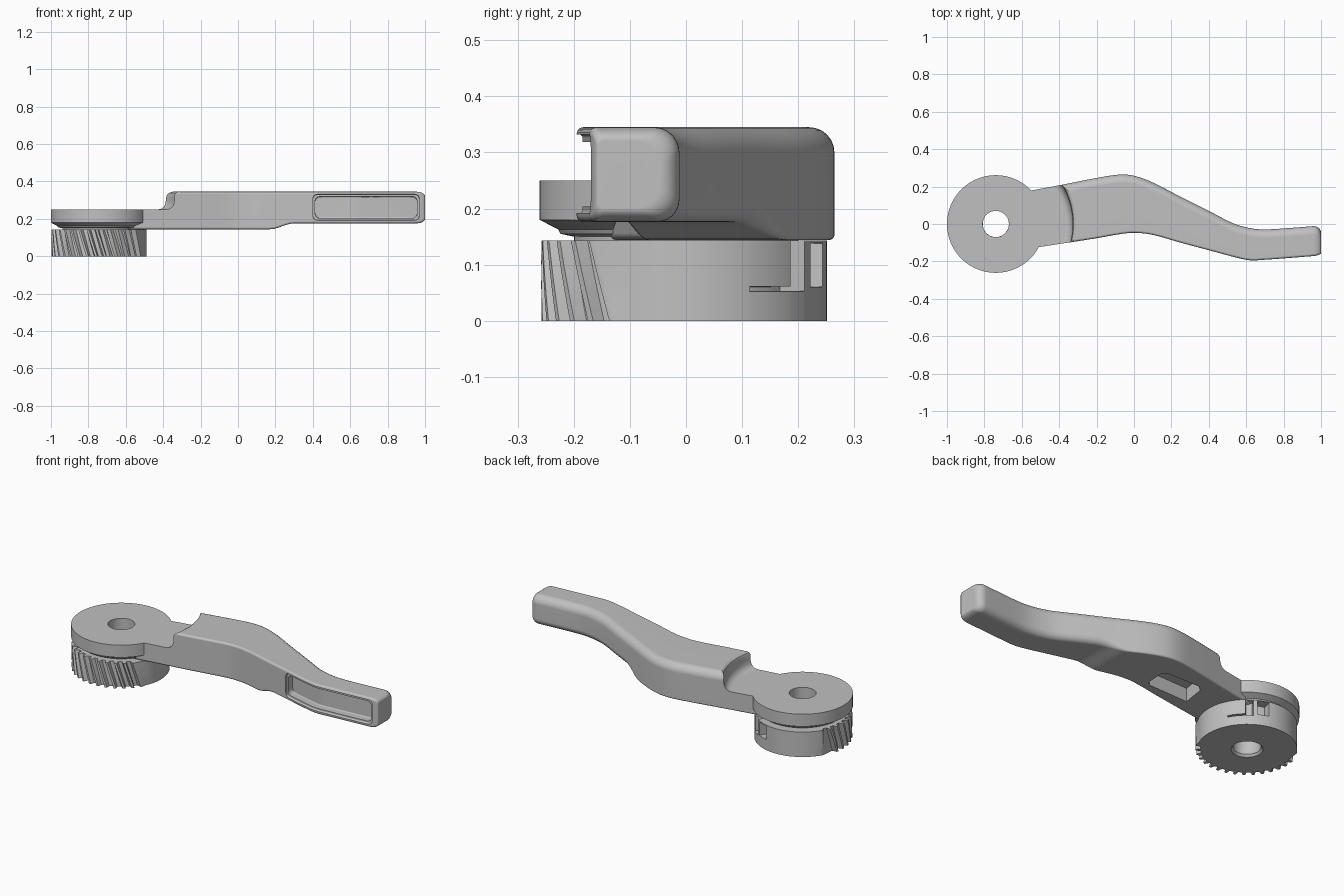
import bpy, bmesh
from math import sin, cos, radians, pi

HUB_X = -0.739

if "Cube" in bpy.data.objects:
    bpy.data.objects.remove(bpy.data.objects["Cube"], do_unlink=True)

grey = bpy.data.materials.new("plain grey")
grey.use_nodes = True
grey.diffuse_color = (0.53, 0.53, 0.53, 1)
grey.node_tree.nodes["Principled BSDF"].inputs["Base Color"].default_value = (0.53, 0.53, 0.53, 1)


def loft(name, rings, tube=False):
    """Skin a stack of equal closed rings; cap the ends, or join them into a tube."""
    bm = bmesh.new()
    loops = [[bm.verts.new(p) for p in ring] for ring in rings]
    if tube:
        pairs = zip(loops, loops[1:] + loops[:1])
    else:
        pairs = zip(loops, loops[1:])
        bm.faces.new(loops[0][::-1])
        bm.faces.new(loops[-1])
    for low, high in pairs:
        for i in range(len(low)):
            bm.faces.new((low[i - 1], low[i], high[i], high[i - 1]))
    bm.normal_update()
    if bm.calc_volume(signed=True) < 0:
        bmesh.ops.reverse_faces(bm, faces=bm.faces)
    mesh = bpy.data.meshes.new(name)
    bm.to_mesh(mesh)
    bm.free()
    mesh.materials.append(grey)
    obj = bpy.data.objects.new(name, mesh)
    bpy.context.collection.objects.link(obj)
    return obj


def polar(r, degrees, z):
    a = radians(degrees)
    return (HUB_X + r * cos(a), r * sin(a), z)


def lathe(name, profile, sides=96, tube=False):
    return loft(name, [[polar(r, 360 * i / sides, z) for i in range(sides)] for r, z in profile], tube)


def finish(obj, cutters=()):
    """Subtract the cutters, then shade."""
    bpy.context.view_layer.objects.active = obj
    for cutter in cutters:
        mod = obj.modifiers.new("cut", "BOOLEAN")
        mod.operation, mod.solver, mod.object = "DIFFERENCE", "EXACT", cutter
        bpy.ops.object.modifier_apply(modifier=mod.name)
    for other in bpy.context.selected_objects:
        other.select_set(False)
    obj.select_set(True)
    bpy.ops.object.shade_smooth_by_angle(angle=radians(32))
    mod = obj.modifiers.new("even shading", "WEIGHTED_NORMAL")
    mod.keep_sharp = True


# Plan outline of the lever: x, front edge, back edge
OUTLINE = [(-0.62, -0.14, 0.166), (-0.4, -0.107, 0.207), (-0.2, -0.076, 0.246), (-0.08, -0.055, 0.264),
           (0, -0.047, 0.258), (0.1, -0.058, 0.222), (0.25, -0.1, 0.145), (0.4, -0.14, 0.07),
           (0.53, -0.175, 0.004), (0.62, -0.194, -0.022), (0.7, -0.191, -0.029),
           (0.85, -0.18, -0.02), (1, -0.168, -0.008)]


def edge(x, side):
    """Smooth interpolation of the outline; side 1 is front, 2 is back."""
    def slope(i):
        a, b = OUTLINE[max(i - 1, 0)], OUTLINE[min(i + 1, len(OUTLINE) - 1)]
        return (b[side] - a[side]) / (b[0] - a[0])
    i = max(k for k in range(len(OUTLINE) - 1) if OUTLINE[k][0] <= x)
    p, q = OUTLINE[i], OUTLINE[i + 1]
    w = q[0] - p[0]
    t = (x - p[0]) / w
    blend = t * t * (3 - 2 * t)
    return (p[side] + (q[side] - p[side]) * blend
            + w * t * (1 - t) * ((1 - t) * slope(i) - t * slope(i + 1)))


def rounded_section(x, y0, y1, z0, z1, radii):
    """Rounded rectangle across the lever; radii run from back top round to back bottom."""
    corners = ((y1, z1, -1, -1), (y0, z1, 1, -1), (y0, z0, 1, 1), (y1, z0, -1, 1))
    ring = []
    for k, ((y, z, sy, sz), r) in enumerate(zip(corners, radii)):
        for j in range(7):
            a = pi / 2 * (k + j / 6)
            ring.append((x, y + sy * r + r * cos(a), z + sz * r + r * sin(a)))
    return ring


def lever_ring(x, inset=0):
    t = min(max((x - 0.17) / 0.13, 0), 1)
    t = t * t * (3 - 2 * t)
    bottom = 0.144 + 0.032 * t
    return rounded_section(x, edge(x, 1) + inset * 0.3, edge(x, 2) - inset, bottom + inset * 0.6,
                           0.345 - inset * 0.6, (0.045, 0.012, 0.012, 0.01 + 0.03 * t))


# Lever with rounded tip
rings = [lever_ring(-0.62 + 1.575 * i / 70) for i in range(71)]
for k in range(1, 7):
    a = pi / 2 * k / 6
    rings.append(lever_ring(0.955 + 0.045 * sin(a), 0.04 * (1 - cos(a))))
lever = loft("lever_handle", rings)

# Curved step down to the hub
step_cut = lathe("step_cutter", [(0.37, 0.25), (0.387, 0.254), (0.4, 0.264), (0.408, 0.28),
                                 (0.411, 0.3), (0.411, 0.325), (0.416, 0.338), (0.428, 0.346),
                                 (0.43, 0.4)])


def recess(name, half, z0, z1, depth):
    """Round-ended slot following the front edge of the grip."""
    rings = []
    for i in range(31):
        x = 0.685 - half * cos(pi * i / 30)
        end = max(0, abs(x - 0.685) - half + 0.025) / 0.025
        drop = 0.025 * (1 - max(0, 1 - end * end) ** 0.5)
        front = edge(x, 1)
        rings.append(rounded_section(x, front - 0.1, front + depth, z0 + drop, z1 - drop,
                                     (0.006, 0.005, 0.005, 0.006)))
    return loft(name, rings)


# Finger recess with a stepped rim along the front of the grip
recess_cuts = [recess("recess_rim_cutter", 0.285, 0.192, 0.332, 0.01),
               recess("recess_floor_cutter", 0.273, 0.204, 0.319, 0.05)]

# Hollow on the underside of the lever
hollow = [(-0.36, -0.02), (-0.11, -0.012), (-0.09, 0.01), (-0.085, 0.11), (-0.11, 0.135),
          (-0.31, 0.135), (-0.34, 0.11)]
under_cut = loft("underside_cutter", [[(x, y, z) for x, y in hollow] for z in (0.1, 0.22)])
finish(lever, [step_cut, under_cut] + recess_cuts)

# Hub disc with chamfered underside, short neck and bore
hub = lathe("hub_disc", [(0.07, 0.138), (0.2, 0.138), (0.2, 0.15), (0.224, 0.155), (0.228, 0.163),
                         (0.261, 0.18), (0.261, 0.25), (0.07, 0.25)], tube=True)
finish(hub)

# Catch slots in the smooth side of the rim: start angle, end angle, bottom, top
SLOTS = ((387, 417, 0.053, 0.061), (408, 417, 0.053, 0.15), (422, 436, 0.061, 0.138))
PITCH, TEETH, HEIGHT, STEP = 170 / 16, 16, 0.143, 0.0004
TOOTH = ((0, 0.234), (0.45, 0.232), (0.62, 0.258), (0.88, 0.258))
smooth_angles = sorted([334 + 4 * i for i in range(45)]
                       + [a + d for s in SLOTS[1:] for a in s[:2] for d in (-0.1, 0.1)]
                       + [SLOTS[0][0] + d for d in (-0.1, 0.1)])
levels = sorted([HEIGHT * i / 5 for i in range(6)]
                + [z + d for z in (0.053, 0.061, 0.138) for d in (-STEP, STEP)])


def wheel_ring(z, radius=None):
    """One level of the wheel: slanted teeth on one half, slotted rim on the other."""
    ring = [polar(radius or r, 152 + PITCH * (n + f) + 10 * (1 - z / HEIGHT), z)
            for n in range(TEETH) for f, r in TOOTH]
    for a in smooth_angles:
        slotted = any(s[0] < a < s[1] and s[2] < z < s[3] for s in SLOTS)
        ring.append(polar(radius or (0.2 if slotted else 0.251), a, z))
    return ring


# Toothed wheel with a countersunk bore
bore = [wheel_ring(HEIGHT, 0.07), wheel_ring(0.012, 0.07), wheel_ring(0, 0.08)]
wheel = loft("toothed_wheel", bore + [wheel_ring(z) for z in levels], tube=True)
finish(wheel)

# Cutters are helpers only
for cutter in [step_cut, under_cut] + recess_cuts:
    bpy.data.objects.remove(cutter, do_unlink=True)
